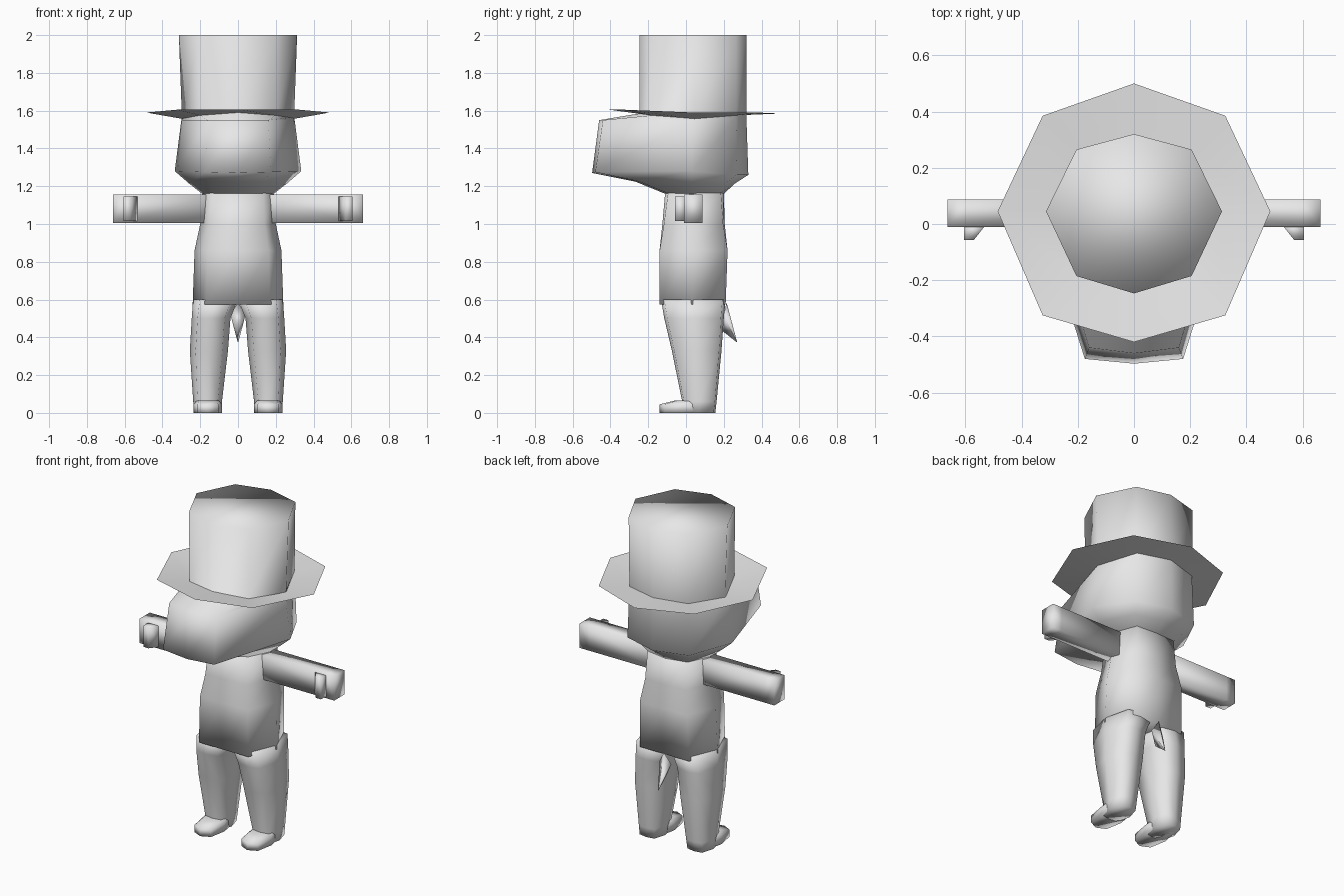
import bpy, bmesh

if "Cube" in bpy.data.objects:
    bpy.data.objects.remove(bpy.data.objects["Cube"])

grey = bpy.data.materials.new("plain grey")
grey.diffuse_color = (0.8, 0.8, 0.8, 1)
grey.use_nodes = True
grey.node_tree.nodes["Principled BSDF"].inputs["Base Color"].default_value = grey.diffuse_color


def loft(name, rings, caps=True, smooth=True):
    """Skin a list of equal-length vertex rings."""
    bm = bmesh.new()
    loops = [[bm.verts.new(p) for p in ring] for ring in rings]
    n = len(rings[0])
    for a, b in zip(loops, loops[1:]):
        for i in range(n):
            j = (i + 1) % n
            bm.faces.new((a[i], a[j], b[j], b[i]))
    if caps:
        bm.faces.new(loops[0])
        bm.faces.new(loops[-1])
    bmesh.ops.recalc_face_normals(bm, faces=bm.faces)
    for f in bm.faces:
        f.smooth = smooth
    me = bpy.data.meshes.new(name)
    bm.to_mesh(me)
    bm.free()
    me.materials.append(grey)
    ob = bpy.data.objects.new(name, me)
    bpy.context.collection.objects.link(ob)
    return ob


def full(half):
    """Mirror a half ring that runs from back centre to front centre."""
    return half + [(-x, y, z) for x, y, z in half[-2:0:-1]]


def octagon(z, x0, x1, y0, y1, cx=0.7, cy=0.72):
    """Eight-sided section; cx and cy push the corner points outwards."""
    mx, my, rx, ry = (x0 + x1) / 2, (y0 + y1) / 2, (x1 - x0) / 2, (y1 - y0) / 2
    pts = [(0, 1), (cx, cy), (1, 0), (cx, -cy), (0, -1), (-cx, -cy), (-1, 0), (-cx, cy)]
    return [(mx + rx * u, my + ry * v, z) for u, v in pts]


# Crown of the hat flowing into the head with its jutting muzzle
loft("hat_crown_and_head", [
    full([(0, .32, 2), (.205, .265, 2), (.313, .045, 2), (.205, -.185, 2), (0, -.247, 2)]),
    full([(0, .32, 1.585), (.2, .265, 1.58), (.297, .045, 1.565), (.2, -.185, 1.575), (0, -.247, 1.585)]),
    full([(0, .32, 1.56), (.2, .265, 1.56), (.3, .03, 1.55), (.16, -.44, 1.55), (0, -.46, 1.55)]),
    full([(0, .33, 1.26), (.21, .27, 1.26), (.335, .03, 1.28), (.175, -.48, 1.275), (0, -.497, 1.27)]),
    full([(0, .26, 1.215), (.17, .21, 1.215), (.26, .03, 1.215), (.14, -.25, 1.225), (0, -.27, 1.225)]),
    full([(0, .2, 1.16), (.13, .18, 1.16), (.19, .04, 1.16), (.13, -.09, 1.16), (0, -.11, 1.16)]),
])

# Thin brim, dished upwards
loft("hat_brim", [
    full([(0, .32, 1.58), (.2, .265, 1.575), (.297, .045, 1.557), (.2, -.185, 1.575), (0, -.247, 1.59)]),
    full([(0, .5, 1.585), (.325, .385, 1.59), (.485, .045, 1.59), (.325, -.325, 1.605), (0, -.42, 1.607)]),
], caps=False)

# Torso with a flat front and back
loft("torso", [octagon(z, -w, w, a, b, .7, c) for z, w, a, b, c in (
    (1.17, .19, -.11, .2, .9),
    (1.0, .2, -.125, .205, .95),
    (.86, .23, -.14, .22, 1),
    (.575, .24, -.14, .21, 1))])

# Tail spike
tip = (0, .27, .375)
loft("tail", [[(-.04, .2, .52), (0, .215, .585), (.04, .2, .52), (0, .185, .44)],
              [(tip[0] + dx, tip[1], tip[2] + dz) for dx, dz in
               ((-.002, 0), (0, .002), (.002, 0), (0, -.002))]])

for side, s in (("left", 1), ("right", -1)):
    def flip(rings):
        return [[(s * x, y, z) for x, y, z in r] for r in rings]

    # Tapering leg
    loft(side + "_leg", flip([octagon(z, a, b, c, d, .7, .9) for z, a, b, c, d in (
        (.6, .0, .238, -.132, .21),
        (.5, .04, .245, -.115, .2),
        (.33, .053, .255, -.075, .188),
        (.06, .085, .237, -.02, .162),
        (0, .09, .235, -.02, .155))]))

    # Foot
    loft(side + "_foot", flip([octagon(z, a, b, c, d, .75, .8) for z, a, b, c, d in (
        (0, .085, .235, -.14, .12),
        (.045, .085, .235, -.14, .12),
        (.065, .1, .22, -.06, .1))]))

    # Straight arm, one section per stop along x
    loft(side + "_arm", flip([[(x, -.01, 1.005), (x, .088, 1.005), (x, .088, 1.155), (x, -.01, 1.155)]
                              for x in (.14, .6, .663)]))

    # Thumb
    loft(side + "_thumb", flip([[(.525, 0, z), (.57, -.057, z), (.605, -.057, z), (.605, 0, z)]
                                for z in (1.015, 1.145)]))
